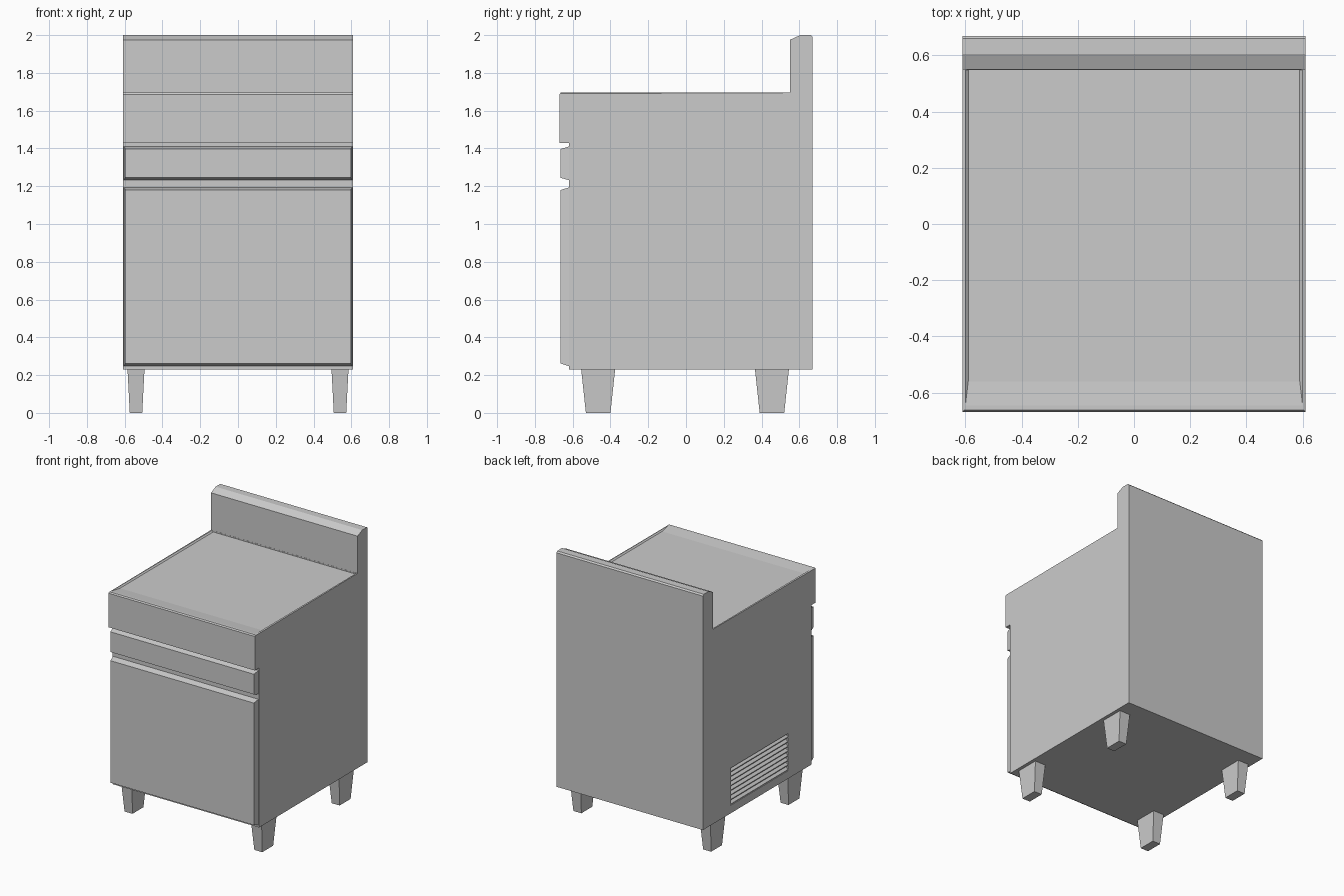
import bpy, bmesh

if "Cube" in bpy.data.objects:
    bpy.data.objects.remove(bpy.data.objects["Cube"])


def make(name, verts, faces):
    me = bpy.data.meshes.new(name)
    me.from_pydata(verts, [], faces)
    bm = bmesh.new()
    bm.from_mesh(me)
    bmesh.ops.recalc_face_normals(bm, faces=bm.faces)
    bm.to_mesh(me)
    bm.free()
    ob = bpy.data.objects.new(name, me)
    bpy.context.collection.objects.link(ob)
    return ob


def loft(name, a, b):
    """Solid joining two matching closed loops of points."""
    n = len(a)
    sides = [(i, (i + 1) % n, n + (i + 1) % n, n + i) for i in range(n)]
    return make(name, list(a) + list(b),
                [tuple(range(n)), tuple(range(n, 2 * n))] + sides)


def rect_z(x0, x1, y0, y1, z):
    return [(x0, y0, z), (x1, y0, z), (x1, y1, z), (x0, y1, z)]


def rect_y(x, z0, z1, y):
    return [(-x, y, z0), (x, y, z0), (x, y, z1), (-x, y, z1)]


def cut(ob, cutter):
    m = ob.modifiers.new("cut", 'BOOLEAN')
    m.operation = 'DIFFERENCE'
    m.solver = 'EXACT'
    m.object = cutter
    bpy.context.view_layer.objects.active = ob
    bpy.ops.object.modifier_apply(modifier=m.name)
    bpy.data.objects.remove(cutter)


# Cabinet body with overhanging counter and backsplash: side profile along x
profile = [(-.62, .23), (.67, .23), (.67, 1.99), (.66, 2.0), (.605, 2.0),
           (.55, 1.975), (.55, 1.695), (-.663, 1.695), (-.67, 1.686),
           (-.67, 1.43), (-.62, 1.43)]
body = loft("cabinet_body", [(-.61, y, z) for y, z in profile],
            [(.61, y, z) for y, z in profile])

# Softened side edges along the worktop and backsplash top
bm = bmesh.new()
bm.from_mesh(body.data)
edges = [e for e in bm.edges
         if abs(e.verts[0].co.x - e.verts[1].co.x) < 1e-4
         and all(v.co.z > 1.69 and v.co.y < .56 for v in e.verts)
         and abs(e.verts[0].co.z - e.verts[1].co.z) < 1e-4]
bmesh.ops.bevel(bm, geom=edges, offset=.005, segments=1, affect='EDGES')
bm.to_mesh(body.data)
bm.free()

# Shallow worktop recess sloping in from the rim
cut(body, loft("worktop_cutter", rect_z(-.59, .59, -.56, .549, 1.686),
               rect_z(-.602, .602, -.66, .549, 1.6965)))

# Vent opening in the left side
cut(body, loft("vent_cutter", rect_z(-.7, -.58, -.34, .34, .29),
               rect_z(-.7, -.58, -.34, .34, .57)))

# Sloping vent slats
N = 8
pitch = .28 / N
for i in range(N):
    z = .29 + i * pitch
    sec = [(-.61, z + .004), (-.61, z + .010), (-.58, z + .033), (-.58, z + .027)]
    loft(f"vent_slat_{i + 1}", [(x, -.34, h) for x, h in sec],
         [(x, .34, h) for x, h in sec])

# Drawer front and door, both with tapered edges
loft("drawer_front", rect_y(.605, 1.232, 1.41, -.62), rect_y(.597, 1.245, 1.397, -.665))
loft("cabinet_door", rect_y(.605, .247, 1.193, -.62), rect_y(.597, .262, 1.18, -.665))

# Tapered legs
for sx, side in ((-1, "left"), (1, "right")):
    for cy, end in ((-.465, "front"), (.455, "back")):
        cx = .54 * sx
        loft(f"{end}_{side}_leg",
             rect_z(cx - .033, cx + .033, cy - .065, cy + .065, 0),
             rect_z(cx - .045, cx + .045, cy - .09, cy + .09, .232))
